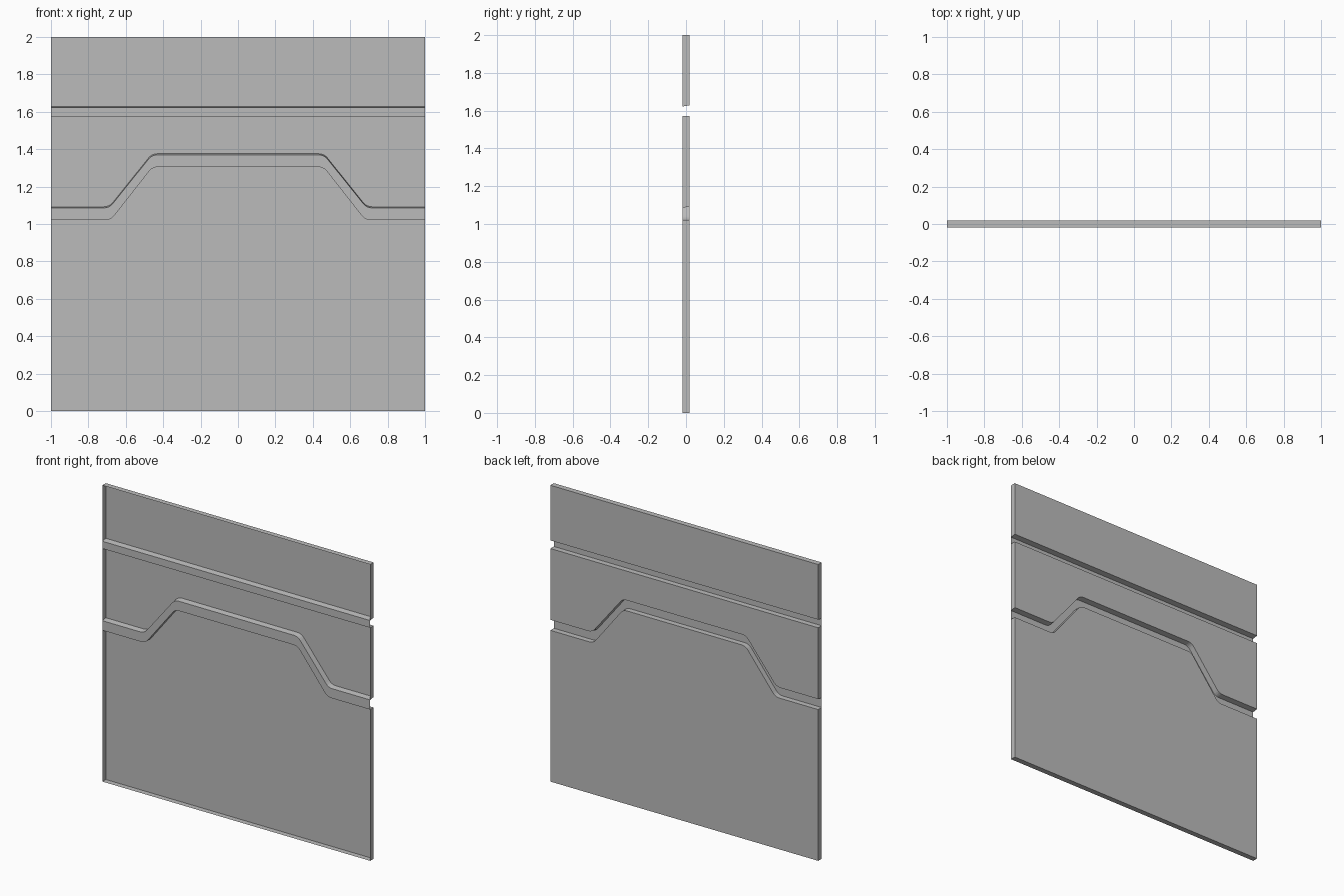
import bpy
import bmesh
from mathutils import Vector

cube = bpy.data.objects.get("Cube")
if cube:
    bpy.data.objects.remove(cube, do_unlink=True)

BACK, FRONT = 0.0185, -0.0185   # depth of the panel faces and the groove floors
DRAFT = 0.006                   # slight slope of the upper groove walls

grey = bpy.data.materials.new("plain_grey")
grey.use_nodes = True
colour = (0.5, 0.5, 0.5, 1)
grey.diffuse_color = colour
grey.node_tree.nodes["Principled BSDF"].inputs["Base Color"].default_value = colour


def finish(name, bm):
    mesh = bpy.data.meshes.new(name)
    bm.to_mesh(mesh)
    bm.free()
    mesh.materials.append(grey)
    bpy.context.collection.objects.link(bpy.data.objects.new(name, mesh))


def add_line(bm, points, y):
    return [bm.verts.new((x, y, z)) for x, z in points]


def straight(z):
    return [(-1, z), (1, z)]


def stepped(low_x, low_z, high_x, high_z, radius=0.03, steps=4):
    """Left-to-right line with a raised middle and softened corners."""
    path = [Vector(p) for p in ((-1, low_z), (-low_x, low_z), (-high_x, high_z))]
    path.append(Vector((high_x, high_z)))
    half = [tuple(path[0])]
    for before, corner, after in zip(path, path[1:], path[2:]):
        a = corner + (before - corner).normalized() * radius
        b = corner + (after - corner).normalized() * radius
        for i in range(steps + 1):
            t = i / steps
            half.append(tuple(a.lerp(corner, t).lerp(corner.lerp(b, t), t)))
    return half + [(-x, z) for x, z in reversed(half)]


def shifted(line, dz):
    return [(x, z + dz) for x, z in line]


def panel(name, lower, upper, draft=0):
    """Thin sheet face with flanges around it, open towards the front."""
    bm = bmesh.new()
    back = add_line(bm, shifted(lower, draft) + upper[::-1], BACK)
    front = add_line(bm, lower + upper[::-1], FRONT)
    bm.faces.new(back[::-1])
    for i in range(len(back)):
        j = (i + 1) % len(back)
        bm.faces.new((front[i], front[j], back[j], back[i]))
    finish(name, bm)


def groove(name, lower, upper):
    """Flat strip joining the front edges of two neighbouring panels."""
    bm = bmesh.new()
    a, b = add_line(bm, lower, FRONT), add_line(bm, upper, FRONT)
    for i in range(len(a) - 1):
        bm.faces.new((a[i], a[i + 1], b[i + 1], b[i]))
    finish(name, bm)


# Edges of the panels, from the bottom up
lower_edge = stepped(0.68, 1.021, 0.457, 1.305)
middle_bottom = stepped(0.688, 1.086, 0.46, 1.37)
middle_top, upper_bottom = straight(1.573), straight(1.622)

panel("lower_panel", straight(0), lower_edge)
panel("middle_panel", middle_bottom, middle_top, DRAFT)
panel("upper_panel", upper_bottom, straight(2), DRAFT)
groove("stepped_groove", lower_edge, middle_bottom)
groove("straight_groove", middle_top, upper_bottom)
